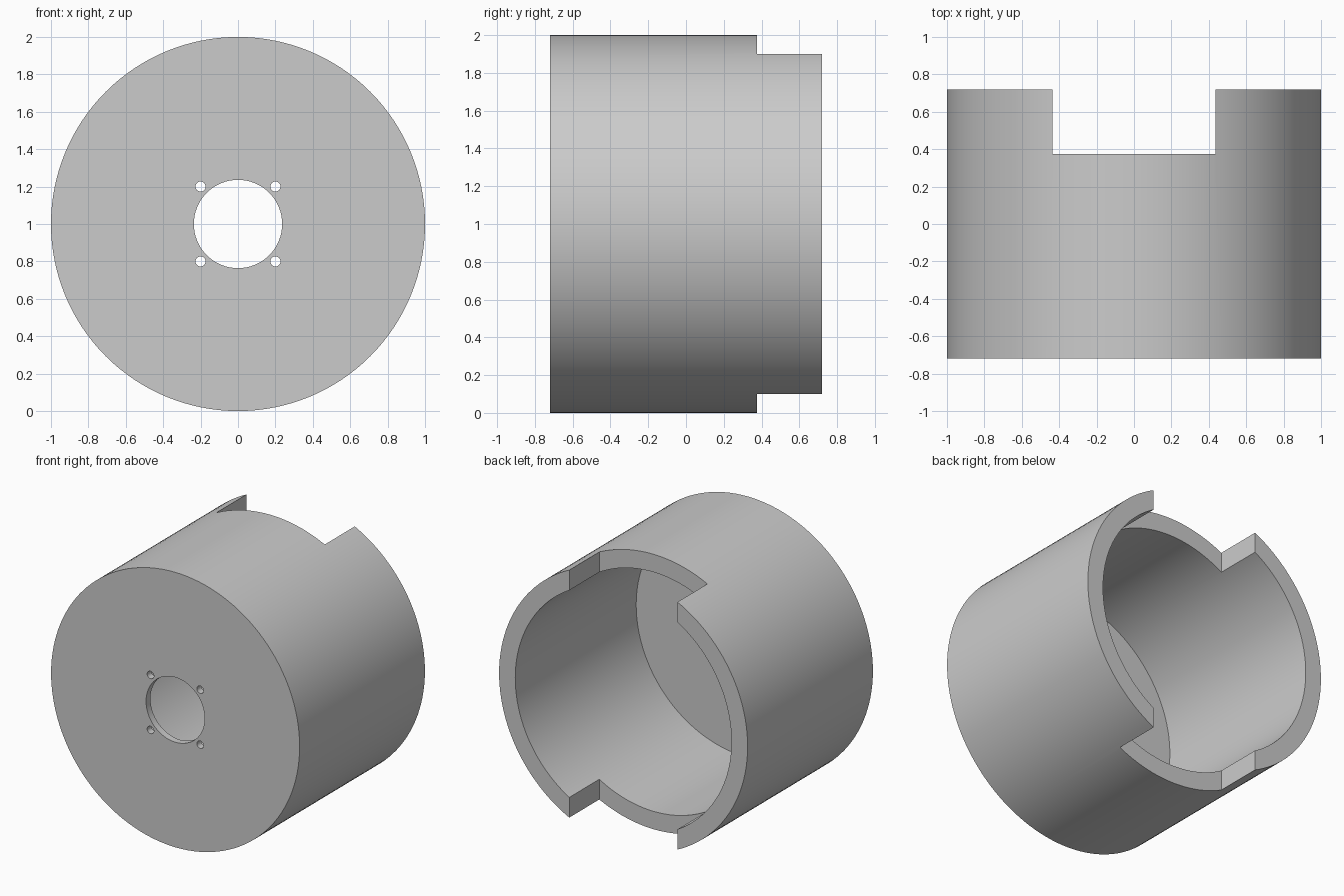
import bpy
import math

if "Cube" in bpy.data.objects:
    bpy.data.objects.remove(bpy.data.objects["Cube"], do_unlink=True)

FRONT, BACK = -0.72, 0.72
FLOOR = 0.05          # thickness of the front plate
AXIS_Z = 1.0

grey = bpy.data.materials.new("plain grey")
grey.use_nodes = True
colour = (0.6, 0.6, 0.6, 1)
grey.diffuse_color = colour
grey.node_tree.nodes["Principled BSDF"].inputs["Base Color"].default_value = colour


def rod(name, radius, y0, y1, x=0, z=AXIS_Z, sides=128):
    """Cylinder lying along y."""
    bpy.ops.mesh.primitive_cylinder_add(
        vertices=sides, radius=radius, depth=y1 - y0,
        location=(x, (y0 + y1) / 2, z), rotation=(math.pi / 2, 0, 0))
    obj = bpy.context.object
    obj.name = name
    obj.data.materials.append(grey)
    return obj


# Drum body
drum = rod("drum_housing", 1, FRONT, BACK)

# Cavity, shaft hole and four screw holes
cutters = [rod("cavity_cutter", 0.87, FRONT + FLOOR, BACK + 0.2),
           rod("shaft_hole_cutter", 0.236, FRONT - 0.2, FRONT + 0.3, sides=64)]
for sx in (-1, 1):
    for sz in (-1, 1):
        cutters.append(rod("screw_hole_cutter", 0.027, FRONT - 0.2, FRONT + 0.3,
                           sx * 0.2, AXIS_Z + sz * 0.2, 24))

# Notch through the top and bottom of the open rim
bpy.ops.mesh.primitive_cube_add(size=1, location=(0, 0.875, AXIS_Z))
notch = bpy.context.object
notch.name = "notch_cutter"
notch.dimensions = (0.87, 1, 3)
notch.data.materials.append(grey)
cutters.append(notch)
bpy.context.view_layer.update()

# Cut the drum, then discard the cutters
bpy.context.view_layer.objects.active = drum
for cutter in cutters:
    mod = drum.modifiers.new("cut", "BOOLEAN")
    mod.operation = "DIFFERENCE"
    mod.solver = "EXACT"
    mod.object = cutter
    bpy.ops.object.modifier_apply(modifier=mod.name)
    bpy.data.objects.remove(cutter, do_unlink=True)

bpy.ops.object.select_all(action="DESELECT")
drum.select_set(True)
bpy.ops.object.shade_smooth_by_angle(angle=math.radians(30))
